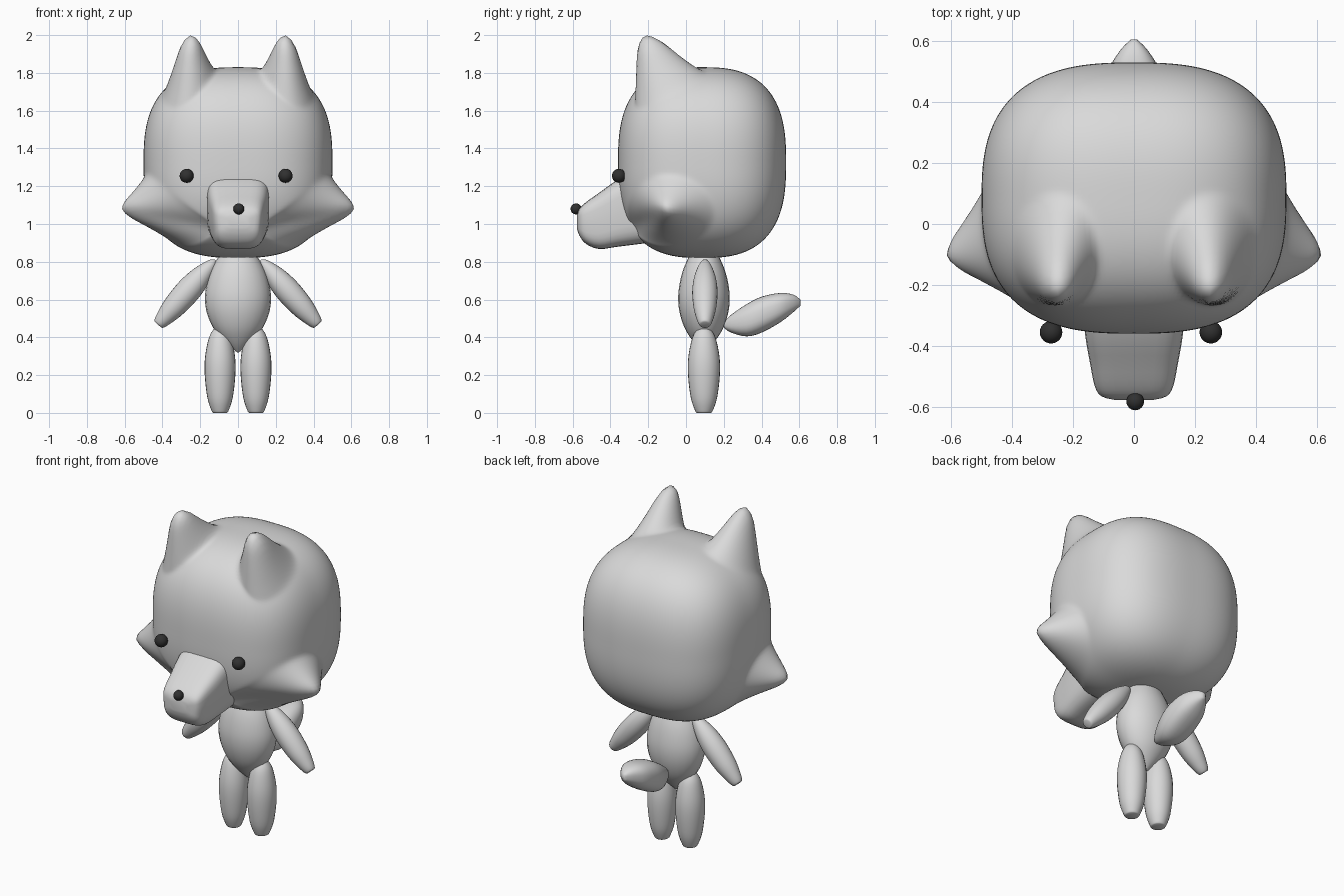
import bpy, bmesh, math
from mathutils import Vector, Matrix

if "Cube" in bpy.data.objects:
    bpy.data.objects.remove(bpy.data.objects["Cube"])


def material(name, v):
    m = bpy.data.materials.new(name)
    m.diffuse_color = (v, v, v, 1)
    m.use_nodes = True
    m.node_tree.nodes["Principled BSDF"].inputs["Base Color"].default_value = m.diffuse_color
    return m


GREY = material("light_grey", 0.7)
BLACK = material("near_black", 0.03)


def finish(name, bm, mat, angle=50):
    bmesh.ops.recalc_face_normals(bm, faces=bm.faces)
    me = bpy.data.meshes.new(name)
    bm.to_mesh(me)
    bm.free()
    me.materials.append(mat)
    me.polygons.foreach_set("use_smooth", [True] * len(me.polygons))
    me.set_sharp_from_angle(angle=math.radians(angle))
    ob = bpy.data.objects.new(name, me)
    bpy.context.collection.objects.link(ob)
    return ob


def loft(name, rings, matrix=Matrix()):
    """Skin a list of closed rings and cap both ends."""
    bm = bmesh.new()
    loops = [[bm.verts.new(matrix @ Vector(p)) for p in r] for r in rings]
    n = len(loops[0])
    for a, b in zip(loops, loops[1:]):
        for i in range(n):
            j = (i + 1) % n
            bm.faces.new((a[i], a[j], b[j], b[i]))
    bm.faces.new(loops[0])
    bm.faces.new(loops[-1])
    return finish(name, bm, GREY)


def smooth_profile(pts, steps=4):
    """Catmull-Rom resampling of tuples."""
    out = []
    for i in range(len(pts) - 1):
        p = [Vector(pts[max(0, min(len(pts) - 1, i + k))]) for k in (-1, 0, 1, 2)]
        for s in range(steps):
            t = s / steps
            out.append(0.5 * (2 * p[1] + (p[2] - p[0]) * t
                              + (2 * p[0] - 5 * p[1] + 4 * p[2] - p[3]) * t * t
                              + (3 * p[1] - p[0] - 3 * p[2] + p[3]) * t ** 3))
    return out + [Vector(pts[-1])]


def lathe(name, profile, matrix=Matrix(), ysc=1.0, n=24):
    angles = [2 * math.pi * i / n for i in range(n)]
    rings = [[(r * math.cos(a), r * ysc * math.sin(a), z) for a in angles]
             for z, r in smooth_profile(profile)]
    return loft(name, rings, matrix)


def box_loft(name, sections, power, taper=0.0, n=32):
    """Rounded-square sections along y: (y, half width, bottom, top)."""
    def sq(v):
        return math.copysign(abs(v) ** (2 / power), v)
    rings = []
    for y, hw, zb, zt in smooth_profile(sections, 3):
        ring = []
        for i in range(n):
            a = 2 * math.pi * i / n
            s = sq(math.sin(a))
            ring.append((hw * sq(math.cos(a)) * (1 - taper + taper * s), y,
                         (zb + zt) / 2 + s * (zt - zb) / 2))
        rings.append(ring)
    return loft(name, rings)


# Head: rounded box with ears and cheek tufts drawn out of its surface
CEN, HALF, POW = Vector((0, 0.085, 1.325)), Vector((0.5, 0.445, 0.505)), 2.7


def height(axis, e):
    rem = 1 - sum(abs((e[k] - CEN[k]) / HALF[k]) ** POW for k in range(3) if k != axis)
    return CEN[axis] + HALF[axis] * max(rem, 0) ** (1 / POW)


def spike(p, axis, base, low, high, tip, blunt, curve):
    """Pull the region around base into a cone; None when p lies outside it."""
    others = [k for k in range(3) if k != axis]
    q = {k: (p[k] - base[k]) / (high[k] if p[k] > base[k] else low[k]) for k in others}
    r = math.hypot(*q.values())
    if r >= 1 or p[axis] < CEN[axis]:
        return None
    if r < 1e-6:
        return Vector(tip)
    e, out = p.copy(), p.copy()
    for k in others:
        e[k] = base[k] + (p[k] - base[k]) / r
    for k in others:
        t = tip[k] + (e[k] - base[k]) * blunt * min(1, r / 0.2)
        out[k] = e[k] + (t - e[k]) * (1 - r)
    h = height(axis, e)
    out[axis] = h + (tip[axis] - h) * (1 - r) ** curve
    return out


EAR = (2, (0.26, -0.10, 0), (0.14, 0.17, 1), (0.14, 0.20, 1), (0.255, -0.225, 2.025), 0.2, 1.2)
CHEEK = (0, (0, -0.10, 1.06), (1, 0.21, 0.18), (1, 0.25, 0.20), (0.63, -0.11, 1.075), 0.08, 1.15)

bm = bmesh.new()
bmesh.ops.create_cube(bm, size=2)
bmesh.ops.subdivide_edges(bm, edges=bm.edges[:], cuts=47, use_grid_fill=True)
for v in bm.verts:
    d = Vector([math.tan(c * math.pi / 4) for c in v.co])
    d /= sum(abs(c) ** POW for c in d) ** (1 / POW)
    p = CEN + Vector([d[k] * HALF[k] for k in range(3)])
    side = -1 if p.x < 0 else 1
    p.x = abs(p.x)
    p = spike(p, *EAR) or spike(p, *CHEEK) or p
    p.x *= side
    v.co = p
for _ in range(2):
    bmesh.ops.smooth_vert(bm, verts=bm.verts, factor=0.5,
                          use_axis_x=True, use_axis_y=True, use_axis_z=True)
finish("head", bm, GREY, 180)

# Snout
box_loft("snout", [(-0.20, 0.185, 0.90, 1.32), (-0.36, 0.168, 0.88, 1.235),
                   (-0.46, 0.15, 0.868, 1.165), (-0.53, 0.135, 0.895, 1.115),
                   (-0.565, 0.112, 0.94, 1.08), (-0.578, 0.06, 0.98, 1.045)], 4, 0.06)

# Eyes and nose
for name, pos, rad in (("eye_left", (-0.272, -0.355, 1.255), 0.037),
                       ("eye_right", (0.252, -0.355, 1.255), 0.037),
                       ("nose", (0.004, -0.582, 1.08), 0.029)):
    bm = bmesh.new()
    bmesh.ops.create_uvsphere(bm, u_segments=24, v_segments=14, radius=rad,
                              matrix=Matrix.Translation(pos))
    finish(name, bm, BLACK)

# Torso
lathe("torso", [(0.32, 0.004), (0.37, 0.065), (0.44, 0.125), (0.52, 0.162), (0.60, 0.175),
                (0.68, 0.166), (0.76, 0.14), (0.85, 0.09)],
      Matrix.Translation((0, 0.095, 0)), 0.78)

# Arms and legs
ARM = [(0, 0.004), (0.03, 0.028), (0.12, 0.056), (0.22, 0.067), (0.33, 0.061),
       (0.41, 0.045), (0.45, 0.032), (0.458, 0.022)]
LEG = [(0, 0.036), (0.012, 0.045), (0.08, 0.067), (0.20, 0.081), (0.30, 0.079),
       (0.40, 0.058), (0.45, 0.028), (0.465, 0.003)]
for side, label in ((-1, "left"), (1, "right")):
    axis = Vector((0.30 * side, 0, -0.34))
    turn = axis.to_track_quat('Z', 'Y').to_matrix().to_4x4()
    lathe("arm_" + label, ARM, Matrix.Translation((0.12 * side, 0.10, 0.81)) @ turn)
    lathe("leg_" + label, LEG, Matrix.Translation((0.095 * side, 0.095, 0)), 1.04)

# Tail
box_loft("tail", [(0.20, 0.02, 0.45, 0.48), (0.24, 0.05, 0.425, 0.52), (0.32, 0.085, 0.405, 0.575),
                  (0.40, 0.097, 0.425, 0.615), (0.50, 0.085, 0.48, 0.635),
                  (0.57, 0.045, 0.535, 0.625), (0.605, 0.01, 0.567, 0.60)], 2.5)
